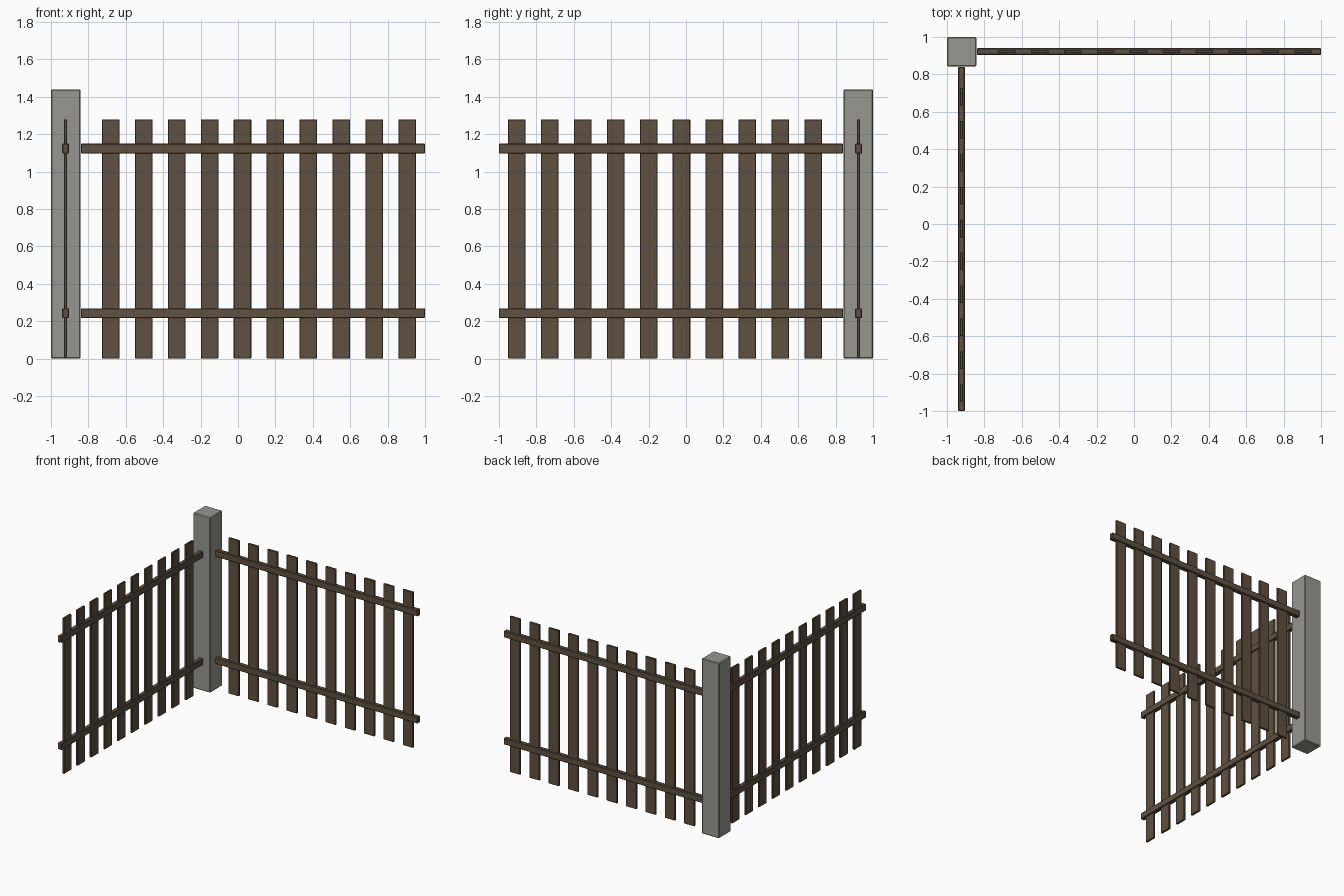
import bpy

if "Cube" in bpy.data.objects:
    bpy.data.objects.remove(bpy.data.objects["Cube"])

POST = 0.922            # distance of the fence line from the centre
START, END = -0.84, 1.0  # rail extent along a wing


def material(name, rgb):
    m = bpy.data.materials.new(name)
    m.diffuse_color = (*rgb, 1)
    m.use_nodes = True
    m.node_tree.nodes["Principled BSDF"].inputs["Base Color"].default_value = m.diffuse_color
    return m


wood = material("brown_wood", (0.115, 0.08, 0.052))
stone = material("grey_stone", (0.31, 0.31, 0.285))


def box(name, centre, size, mat, bevel):
    bpy.ops.mesh.primitive_cube_add(size=1, location=centre)
    o = bpy.context.object
    o.name = name
    o.scale = size
    bpy.ops.object.transform_apply(location=False, rotation=False, scale=True)
    o.data.materials.append(mat)
    mod = o.modifiers.new("edge_chamfer", 'BEVEL')
    mod.width = bevel
    mod.segments = 1
    return o


def wing_box(wing, name, along, z, length, thick, height, bevel):
    # back wing runs along +x, left wing is its copy turned to run along -y
    if wing == "back":
        box(f"{wing}_{name}", (along, POST, z), (length, thick, height), wood, bevel)
    else:
        box(f"{wing}_{name}", (-POST, -along, z), (thick, length, height), wood, bevel)


# corner post
box("corner_post", (-0.921, 0.921, 0.72), (0.158, 0.158, 1.44), stone, 0.006)

for wing in ("back", "left"):
    # horizontal rails
    for name, z in (("lower_rail", 0.243), ("upper_rail", 1.123)):
        wing_box(wing, name, (START + END) / 2, z, END - START, 0.036, 0.053, 0.004)
    # upright slats
    for i in range(10):
        wing_box(wing, f"slat_{i + 1}", -0.68 + i * 0.176, 0.64, 0.094, 0.017, 1.28, 0.003)
